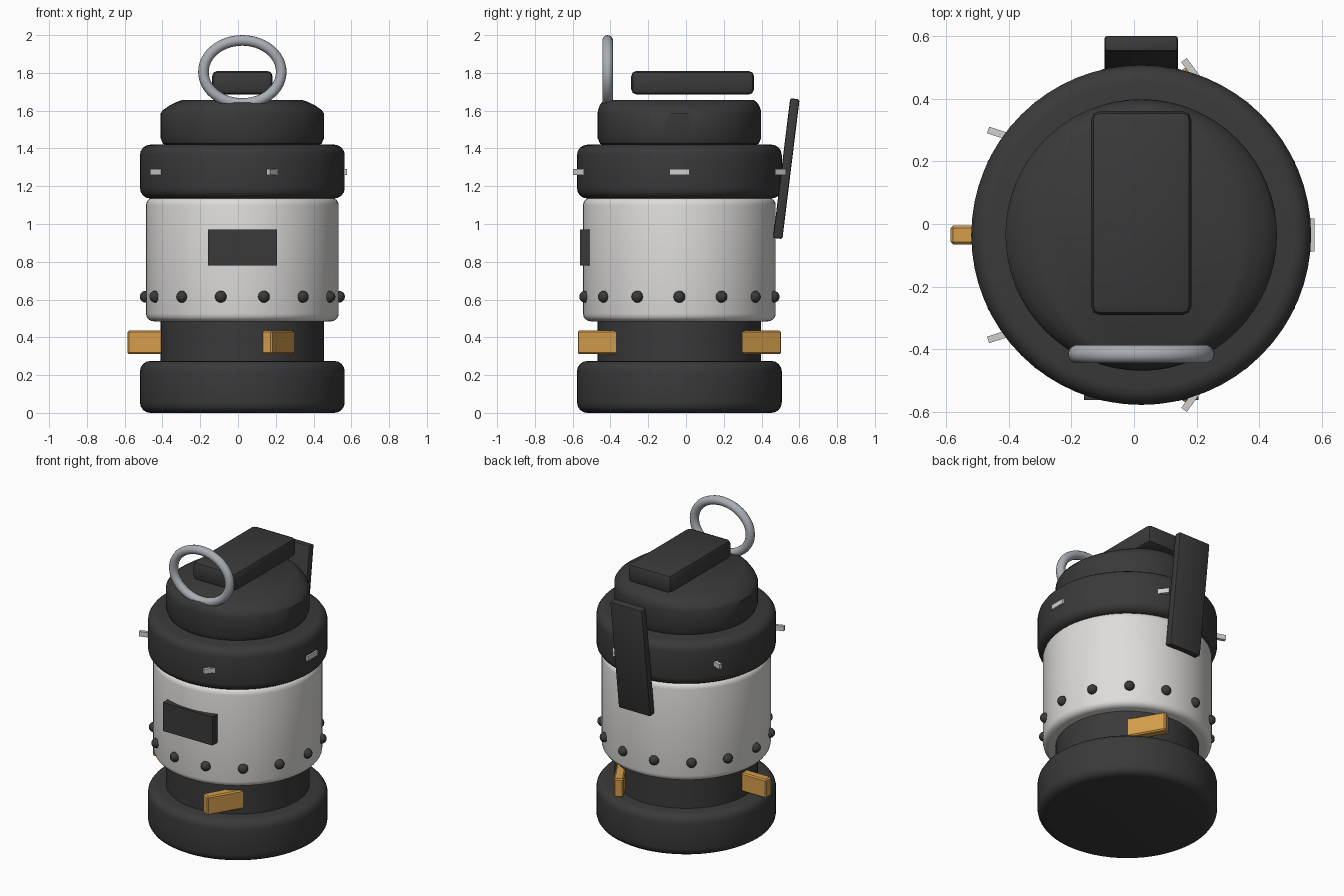
import bpy, bmesh, math
from mathutils import Matrix

if "Cube" in bpy.data.objects:
    bpy.data.objects.remove(bpy.data.objects["Cube"])

CX, CY = 0.023, -0.035   # axis of the canister


def material(name, rgb):
    m = bpy.data.materials.new(name)
    m.diffuse_color = (*rgb, 1)
    m.use_nodes = True
    m.node_tree.nodes["Principled BSDF"].inputs["Base Color"].default_value = m.diffuse_color
    return m


BLACK = material("charcoal", (0.042, 0.042, 0.042))
WHITE = material("off_white", (0.73, 0.72, 0.70))
AMBER = material("amber", (0.66, 0.34, 0.07))
STEEL = material("steel", (0.40, 0.42, 0.45))
SILVER = material("silver", (0.62, 0.62, 0.62))


def finish(name, bm, mat, smooth=True):
    bmesh.ops.recalc_face_normals(bm, faces=bm.faces[:])
    me = bpy.data.meshes.new(name)
    bm.to_mesh(me)
    bm.free()
    me.materials.append(mat)
    ob = bpy.data.objects.new(name, me)
    bpy.context.collection.objects.link(ob)
    if smooth:
        bpy.ops.object.select_all(action='DESELECT')
        ob.select_set(True)
        bpy.context.view_layer.objects.active = ob
        bpy.ops.object.shade_smooth_by_angle(angle=math.radians(35))
    return ob


def stack(name, rings, mat, n=64):
    """Capped tube through (rx, ry, z) rings around the canister axis."""
    bm = bmesh.new()
    loops = []
    for rx, ry, z in rings:
        loops.append([bm.verts.new((CX + rx * math.cos(math.tau * i / n),
                                    CY + ry * math.sin(math.tau * i / n), z)) for i in range(n)])
    for a, b in zip(loops, loops[1:]):
        for i in range(n):
            j = (i + 1) % n
            bm.faces.new((a[i], a[j], b[j], b[i]))
    bm.faces.new(loops[0][::-1])
    bm.faces.new(loops[-1])
    return finish(name, bm, mat)


def drum(name, r, z0, z1, bev, mat, seg=4):
    """Cylinder with rounded rims."""
    arc = [math.pi / 2 * i / seg for i in range(seg + 1)]
    prof = [(r - bev + bev * math.sin(t), z0 + bev - bev * math.cos(t)) for t in arc]
    prof += [(r - bev + bev * math.cos(t), z1 - bev + bev * math.sin(t)) for t in arc]
    return stack(name, [(p, p, z) for p, z in prof], mat)


def block(name, size, loc, mat, bev=0.0, rot=Matrix.Identity(4), seg=2):
    bm = bmesh.new()
    bmesh.ops.create_cube(bm, size=1, matrix=Matrix.Diagonal((*size, 1)))
    if bev:
        bmesh.ops.bevel(bm, geom=bm.edges[:], offset=bev, segments=seg,
                        profile=0.5, affect='EDGES')
    bm.transform(Matrix.Translation(loc) @ rot)
    return finish(name, bm, mat, smooth=bev > 0)


def around(r, a, z):
    return (CX + r * math.cos(a), CY + r * math.sin(a), z)


# Canister body, bottom to top
drum("base", 0.542, 0.0, 0.275, 0.055, BLACK)
stack("neck", [(0.433, 0.433, 0.25), (0.433, 0.433, 0.51)], BLACK)
drum("body", 0.51, 0.485, 1.14, 0.04, WHITE)
drum("collar", 0.542, 1.135, 1.42, 0.055, BLACK)

# Top cap, with wider shoulders at the sides
stack("cap", [(0.40, 0.40, 1.415), (0.42, 0.42, 1.425), (0.433, 0.433, 1.455),
              (0.433, 0.433, 1.585), (0.42, 0.431, 1.603), (0.385, 0.422, 1.628),
              (0.35, 0.41, 1.645), (0.32, 0.394, 1.656)], BLACK)

# Floating top plate and slanted rear lever
block("top_plate", (0.32, 0.65, 0.125), (CX, 0.035, 1.748), BLACK, 0.028)
block("rear_lever", (0.235, 0.05, 0.745), (CX, 0.531, 1.293), BLACK, 0.01,
      Matrix.Rotation(math.radians(-7), 4, 'X'))

# Front label plate
block("front_plate", (0.365, 0.06, 0.19), (CX, -0.532, 0.875), BLACK)

# Pull ring, slightly wider than tall
bm = bmesh.new()
N, M = 48, 14
grid = []
for i in range(N):
    a = math.tau * i / N
    row = []
    for j in range(M):
        b = math.tau * j / M
        row.append(bm.verts.new((CX + (0.206 + 0.028 * math.cos(b)) * math.cos(a),
                                 -0.415 + 0.029 * math.sin(b),
                                 1.805 + (0.167 + 0.028 * math.cos(b)) * math.sin(a))))
    grid.append(row)
for i in range(N):
    for j in range(M):
        k, l = (i + 1) % N, (j + 1) % M
        bm.faces.new((grid[i][j], grid[k][j], grid[k][l], grid[i][l]))
finish("pull_ring", bm, STEEL)

# Rivets around the body
for i in range(14):
    bm = bmesh.new()
    bmesh.ops.create_uvsphere(bm, u_segments=16, v_segments=10, radius=0.031,
                              matrix=Matrix.Translation(around(0.512, math.tau * i / 14, 0.615)))
    finish(f"rivet_{i + 1}", bm, BLACK)

# Silver tabs on the collar, each turned by half its angle
for i in range(5):
    a = math.tau * i / 5
    block(f"collar_tab_{i + 1}", (0.022, 0.105, 0.032), around(0.542, a, 1.275), SILVER,
          rot=Matrix.Rotation(a / 2, 4, 'Z'))

# Amber lugs on the neck, turned the same way
for i, deg in enumerate((60, 180, 300)):
    a = math.radians(deg)
    block(f"neck_lug_{i + 1}", (0.06, 0.35, 0.125), around(0.433, a, 0.373), AMBER, 0.008,
          Matrix.Rotation(a / 2, 4, 'Z'), seg=1)
